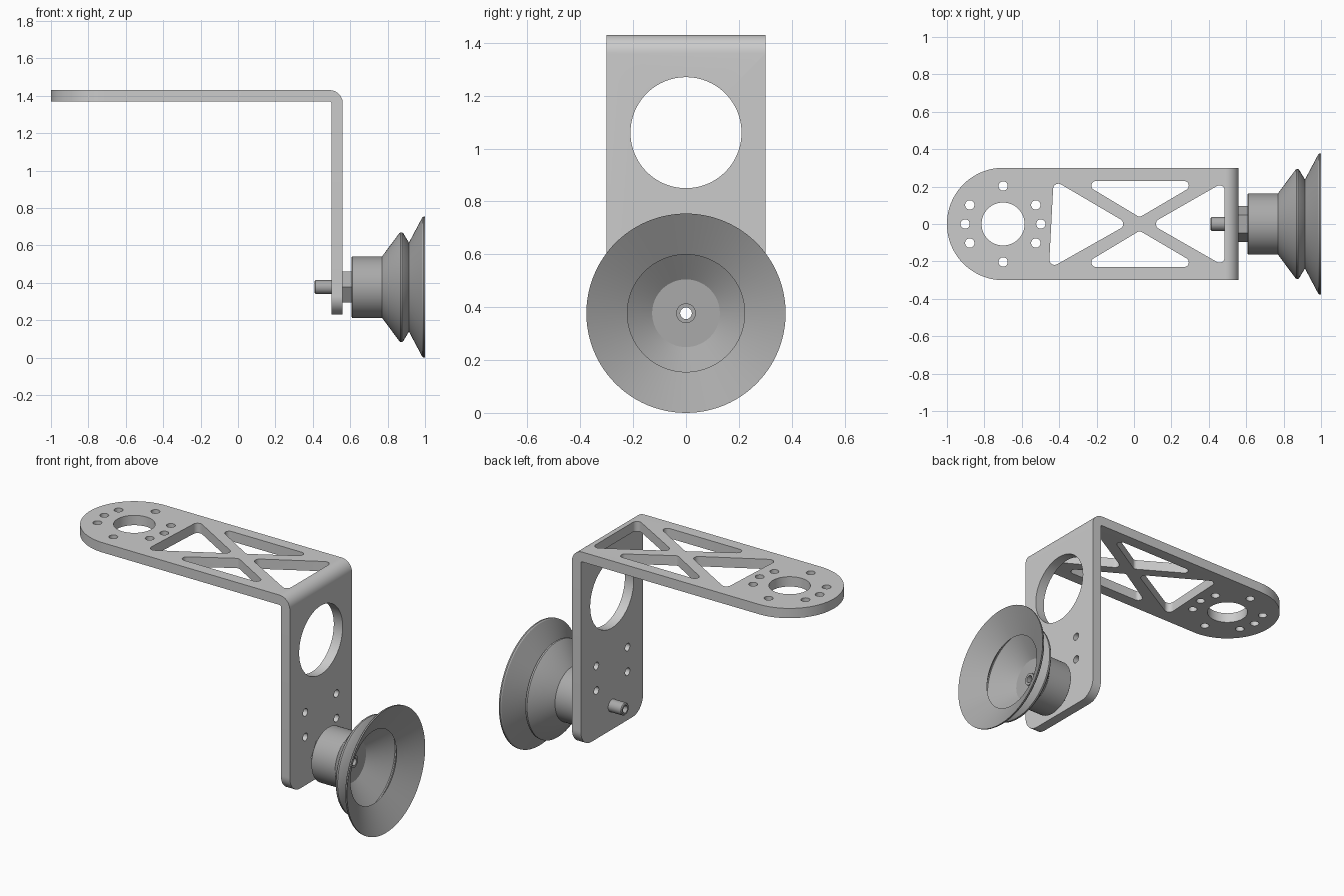
import bpy, bmesh
from math import pi, sin, cos, tan
from mathutils import Vector, Matrix

if "Cube" in bpy.data.objects:
    bpy.data.objects.remove(bpy.data.objects["Cube"])

CUP_Z = 0.377   # height of the suction cup axis


def make_object(name, bm, angle=30, mat=None):
    bmesh.ops.recalc_face_normals(bm, faces=bm.faces)
    mesh = bpy.data.meshes.new(name)
    bm.to_mesh(mesh)
    bm.free()
    ob = bpy.data.objects.new(name, mesh)
    bpy.context.collection.objects.link(ob)
    if mat:
        mesh.materials.append(mat)
    smooth(ob, angle)
    return ob


def smooth(ob, angle=30):
    bpy.ops.object.select_all(action='DESELECT')
    ob.select_set(True)
    bpy.context.view_layer.objects.active = ob
    bpy.ops.object.shade_smooth_by_angle(angle=angle * pi / 180)


def prism(bm, points, offset):
    face = bm.faces.new([bm.verts.new(p) for p in points])
    new = bmesh.ops.extrude_face_region(bm, geom=[face], use_keep_orig=True)
    verts = [g for g in new['geom'] if isinstance(g, bmesh.types.BMVert)]
    bmesh.ops.translate(bm, verts=verts, vec=offset)


def circle(cx, cy, r, n=32):
    return [(cx + r * cos(2 * pi * i / n), cy + r * sin(2 * pi * i / n)) for i in range(n)]


def rounded(corners, r, n=8):
    """Polygon with every corner replaced by an arc."""
    pts, cs = [], [Vector(c) for c in corners]
    for i, c in enumerate(cs):
        a, b = (cs[i - 1] - c).normalized(), (cs[(i + 1) % len(cs)] - c).normalized()
        half = a.angle(b) / 2
        centre = c + (a + b).normalized() * (r / sin(half))
        start = c + a * (r / tan(half)) - centre
        end = c + b * (r / tan(half)) - centre
        turn = start.to_2d().angle_signed(end.to_2d())
        for k in range(n + 1):
            t = -turn * k / n   # angle_signed is clockwise
            pts.append((centre.x + start.x * cos(t) - start.y * sin(t),
                        centre.y + start.x * sin(t) + start.y * cos(t)))
    return pts


def lathe(name, profile, steps=96, angle=30, mat=None):
    """Revolve a closed (x, radius) profile about the cup axis."""
    bm = bmesh.new()
    rings = [[bm.verts.new((x, r * cos(2 * pi * i / steps), CUP_Z + r * sin(2 * pi * i / steps)))
              for i in range(steps)] for x, r in profile]
    for k, ring in enumerate(rings):
        prev = rings[k - 1]
        for i in range(steps):
            j = (i + 1) % steps
            bm.faces.new((prev[i], prev[j], ring[j], ring[i]))
    return make_object(name, bm, angle, mat)


# bracket: bent L strip
def arc(r, n):
    return [(0.49 + r * sin(pi / 2 * i / n), 1.36 + r * cos(pi / 2 * i / n)) for i in range(n + 1)]


outline = ([(-1, 1.37), (-1, 1.43)] + arc(0.07, 12) + [(0.56, 0.23), (0.50, 0.23)]
           + arc(0.01, 5)[::-1])
bm = bmesh.new()
prism(bm, [(x, -0.3, z) for x, z in outline], (0, 0.6, 0))

# round the free ends of the strip
def end_edges(axis, value):
    return [e for e in bm.edges
            if all(abs(v.co[axis] - value) < 1e-4 for v in e.verts)
            and abs(e.verts[0].co.y - e.verts[1].co.y) < 1e-4]


for axis, value, radius, seg in ((0, -1, 0.2995, 28), (2, 0.23, 0.1, 12)):
    bmesh.ops.bevel(bm, geom=end_edges(axis, value), offset=radius, segments=seg,
                    profile=0.5, affect='EDGES')
bracket = make_object("bracket", bm)

# openings in the top plate: bearing hole, screw holes, cross-braced windows
flat = [circle(-0.7, 0, 0.115, 64)]
for x, y in ((-0.7, 0.203), (-0.878, 0.102), (-0.525, 0.102)):
    flat += [circle(x, s * y, 0.025, 24) for s in (1, -1)]
flat += [circle(x, 0, 0.025, 24) for x in (-0.903, -0.498)]
flat.append(rounded([(-0.43, 0.235), (-0.455, -0.24), (-0.03, 0)], 0.028))
flat.append(rounded([(0.485, 0.227), (0.485, -0.227), (0.089, 0)], 0.028))
flat += [rounded([(-0.293, s * 0.23), (0.36, s * 0.23), (0.03, s * 0.036)], 0.025) for s in (1, -1)]

# openings in the upright plate: large hole, four screw holes, stem hole
upright = [circle(0, 1.06, 0.21, 80), circle(0, CUP_Z, 0.034, 32)]
upright += [circle(s * 0.15, z, 0.023, 24) for s in (1, -1) for z in (0.525, 0.675)]

bm = bmesh.new()
for loop in flat:
    prism(bm, [(x, y, 1.3) for x, y in loop], (0, 0, 0.2))
for loop in upright:
    prism(bm, [(0.45, y, z) for y, z in loop], (0.16, 0, 0))
cutter = make_object("bracket_cutter", bm)
cutter.hide_render = True
mod = bracket.modifiers.new("openings", 'BOOLEAN')
mod.object, mod.operation, mod.solver = cutter, 'DIFFERENCE', 'EXACT'
bpy.context.view_layer.objects.active = bracket
bpy.ops.object.modifier_apply(modifier=mod.name)
bpy.data.objects.remove(cutter)
smooth(bracket)

rubber = bpy.data.materials.new("mid_grey")
rubber.diffuse_color = (0.4, 0.4, 0.4, 1)
rubber.use_nodes = True
rubber.node_tree.nodes["Principled BSDF"].inputs["Base Color"].default_value = rubber.diffuse_color

# hollow stem, hex nut and bellows suction cup
lathe("stem", [(0.41, 0.022), (0.41, 0.032), (0.415, 0.037), (0.785, 0.037), (0.785, 0.022)],
      48, mat=rubber)
lathe("hex_nut", [(0.56, 0.038), (0.56, 0.095), (0.606, 0.095), (0.606, 0.038)], 6, mat=rubber)
lathe("suction_cup", [
    (0.606, 0.036), (0.606, 0.158), (0.611, 0.164), (0.77, 0.164),
    (0.862, 0.288), (0.868, 0.293), (0.878, 0.293), (0.884, 0.288),
    (0.914, 0.238), (0.985, 0.372), (0.992, 0.377), (1.0, 0.377),
    (0.915, 0.222), (0.880, 0.268), (0.872, 0.268), (0.775, 0.128), (0.775, 0.036)],
    96, 25, rubber)
